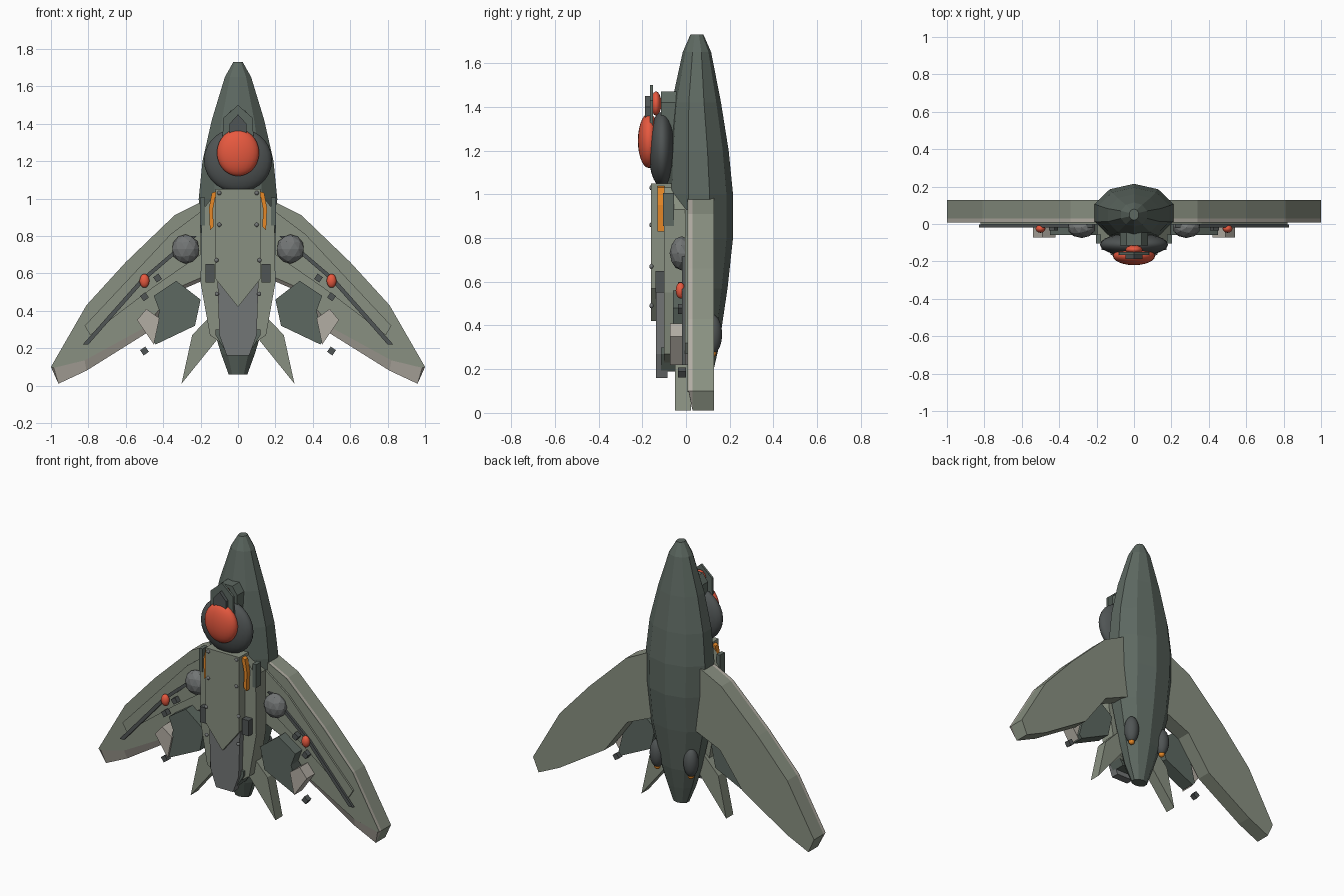
import bpy, bmesh, math
from mathutils import Matrix, Vector

if "Cube" in bpy.data.objects:
    bpy.data.objects.remove(bpy.data.objects["Cube"])


def material(name, r, g, b):
    m = bpy.data.materials.new(name)
    m.diffuse_color = (r, g, b, 1)
    m.use_nodes = True
    m.node_tree.nodes["Principled BSDF"].inputs["Base Color"].default_value = m.diffuse_color
    return m


GREEN = material("green_grey", 0.25, 0.28, 0.22)
DARK = material("dark_green", 0.11, 0.14, 0.12)
CHAR = material("charcoal", 0.08, 0.09, 0.09)
GREY = material("mid_grey", 0.17, 0.18, 0.18)
BEIGE = material("beige", 0.45, 0.42, 0.37)
RED = material("red", 0.8, 0.1, 0.05)
ORANGE = material("orange", 0.8, 0.25, 0.02)


def finish(name, bm, mat):
    bmesh.ops.recalc_face_normals(bm, faces=bm.faces[:])
    me = bpy.data.meshes.new(name)
    bm.to_mesh(me)
    bm.free()
    me.materials.append(mat)
    ob = bpy.data.objects.new(name, me)
    bpy.context.collection.objects.link(ob)
    return ob


def sides(pair):
    return ((1, "right_"), (-1, "left_")) if pair else ((1, ""),)


def plate(name, pts, y0, y1, mat, pair=False, front=None):
    """Solid with an x,z outline between y0 (front) and y1 (back)."""
    for s, pre in sides(pair):
        bm = bmesh.new()
        a = [bm.verts.new((s * x, y0, z)) for x, z in (front or pts)]
        b = [bm.verts.new((s * x, y1, z)) for x, z in pts]
        bm.faces.new(a)
        bm.faces.new(b[::-1])
        n = len(pts)
        for i in range(n):
            j = (i + 1) % n
            bm.faces.new((a[i], b[i], b[j], a[j]))
        finish(pre + name, bm, mat)


def sym(half):
    return half + [(-x, z) for x, z in reversed(half) if x > 1e-5]


def egg(name, c, r, mat, pair=False, ico=0, smooth=True):
    for s, pre in sides(pair):
        bm = bmesh.new()
        if ico:
            bmesh.ops.create_icosphere(bm, subdivisions=ico, radius=1)
        else:
            bmesh.ops.create_uvsphere(bm, u_segments=24, v_segments=14, radius=1)
        for v in bm.verts:
            v.co = Vector((s * (v.co.x * r[0] + c[0]), v.co.y * r[1] + c[1], v.co.z * r[2] + c[2]))
        for f in bm.faces:
            f.smooth = smooth
        finish(pre + name, bm, mat)


def box(name, c, size, mat, turn=0, pair=True):
    for s, pre in sides(pair):
        bm = bmesh.new()
        m = (Matrix.Translation((s * c[0], c[1], c[2])) @ Matrix.Rotation(s * math.radians(turn), 4, 'Y')
             @ Matrix.Diagonal((*size, 1)))
        bmesh.ops.create_cube(bm, size=1, matrix=m)
        finish(pre + name, bm, mat)


# Fuselage: ten-sided loft (z, half width, front y, back y)
stations = [(0.06, .05, .01, .09), (0.17, .09, -.03, .12), (0.30, .13, -.05, .15),
            (0.57, .19, -.08, .19), (0.80, .205, -.09, .215), (1.0, .21, -.095, .215),
            (1.2, .19, -.085, .195), (1.42, .14, -.065, .16), (1.65, .07, -.015, .115),
            (1.73, .025, .02, .08)]
bm = bmesh.new()
rings = []
for z, w, yf, yb in stations:
    ring = []
    for i in range(10):
        a = math.pi / 2 + i * math.tau / 10
        ring.append(bm.verts.new((w / .951 * math.cos(a), (yf + yb) / 2 + (yb - yf) / 2 * math.sin(a), z)))
    rings.append(ring)
for r0, r1 in zip(rings, rings[1:]):
    for i in range(10):
        j = (i + 1) % 10
        bm.faces.new((r0[i], r0[j], r1[j], r1[i]))
bm.faces.new(rings[0])
bm.faces.new(rings[-1])
finish("fuselage", bm, DARK)

# Belly: shoulder slab, raised centre panel and lower guard
plate("shoulder_slab", sym([(.12, 1.03), (.195, .93), (.2, .55), (.15, .27), (.08, .22)]), -.10, 0, GREEN)
plate("centre_panel", sym([(.12, 1.05), (.12, .57), (0, .42)]), -.16, -.06, GREEN)
plate("lower_guard", sym([(.11, .57), (.1, .27), (.06, .16)]) + [(0, .42)], -.137, -.085, GREY)
plate("tail_block", sym([(.12, .3), (.12, .27), (.07, .19)]), -.115, -.02, DARK)

# Head: dark shell, red dome, hood plates
egg("head_shell", (0, -.11, 1.205), (.182, .062, .172), CHAR)
egg("red_dome", (0, -.17, 1.245), (.113, .05, .125), RED)
egg("upper_red_dome", (0, -.137, 1.415), (.045, .024, .055), RED)
plate("hood_block", sym([(.075, 1.15), (.075, 1.42), (.04, 1.47)]), -.115, -.02, DARK)
plate("hood_plate", sym([(.085, 1.2), (.08, 1.43), (0, 1.5)]), -.165, -.15, DARK)
plate("hood_crest", sym([(.045, 1.3), (.045, 1.4), (0, 1.45)]), -.187, -.165, CHAR)

# Wings with chamfered trailing edges and layered front plates
wing = [(.1, 1.0), (.2, .98), (.34, .91), (.6, .66), (.81, .43), (1.0, .10), (.96, .01),
        (.81, .08), (.49, .28), (.33, .5), (.1, .6)]
face = wing[:6] + [(.985, .095), (.82, .135), (.5, .31), (.33, .52), (.1, .62)]
plate("wing", wing, .03, .127, GREEN, True)
plate("wing_face", wing[:6] + wing[6:], .012, .03, BEIGE, True, face)
plate("wing_face_skin", face, .008, .014, GREEN, True)
plate("wing_panel", [(.2, .93), (.36, .81), (.82, .32), (.79, .27), (.46, .52), (.2, .7)], -.004, .012, GREEN, True)
plate("wing_rod", [(.22, .8), (.25, .8), (.52, .57), (.83, .22), (.8, .22), (.5, .56)], -.018, -.003, CHAR, True)

# Under-wing parts
egg("wing_ball", (.28, -.02, .73), (.075, .055, .078), GREY, True, ico=2, smooth=False)
egg("red_lamp", (.5, -.025, .56), (.026, .022, .037), RED, True)
plate("engine_block", [(.2, .46), (.33, .56), (.45, .48), (.42, .4), (.46, .24), (.44, .22), (.23, .32)],
      -.06, .03, DARK, True)
plate("engine_end", [(.49, .41), (.54, .35), (.45, .22), (.42, .36)], -.073, .01, BEIGE, True)
for i, (x, z) in enumerate([(.43, .575), (.5, .475), (.5, .185)]):
    box(f"wing_stud_{i}", (x, -.018, z), (.034, .035, .034), CHAR, 35)

# Tail fins
plate("tail_fin", [(.1, .4), (.15, .37), (.245, .27), (.302, .01), (.1, .26)], -.05, .022, GREEN, True)

# Body trim: side vents, shoulder blocks, orange pipes, rivets
box("side_vent", (.15, -.11, .6), (.048, .06, .1), CHAR)
box("shoulder_block", (.19, -.08, .93), (.025, .05, .15), DARK)
plate("orange_pipe", [(.115, 1.04), (.14, 1.03), (.155, .95), (.15, .83), (.13, .85), (.135, .94)],
      -.13, -.098, ORANGE, True)
for i, (x, z) in enumerate([(.1, 1.03), (.1, .86), (.115, .67), (.113, .49)]):
    egg(f"rivet_{i}", (x, -.158, z), (.012, .01, .012), GREY, True, ico=2)

# Rear pods with orange tips
egg("rear_pod", (.12, .12, .36), (.045, .045, .09), CHAR, True)
egg("rear_pod_tip", (.12, .12, .275), (.02, .02, .02), ORANGE, True, ico=2)
